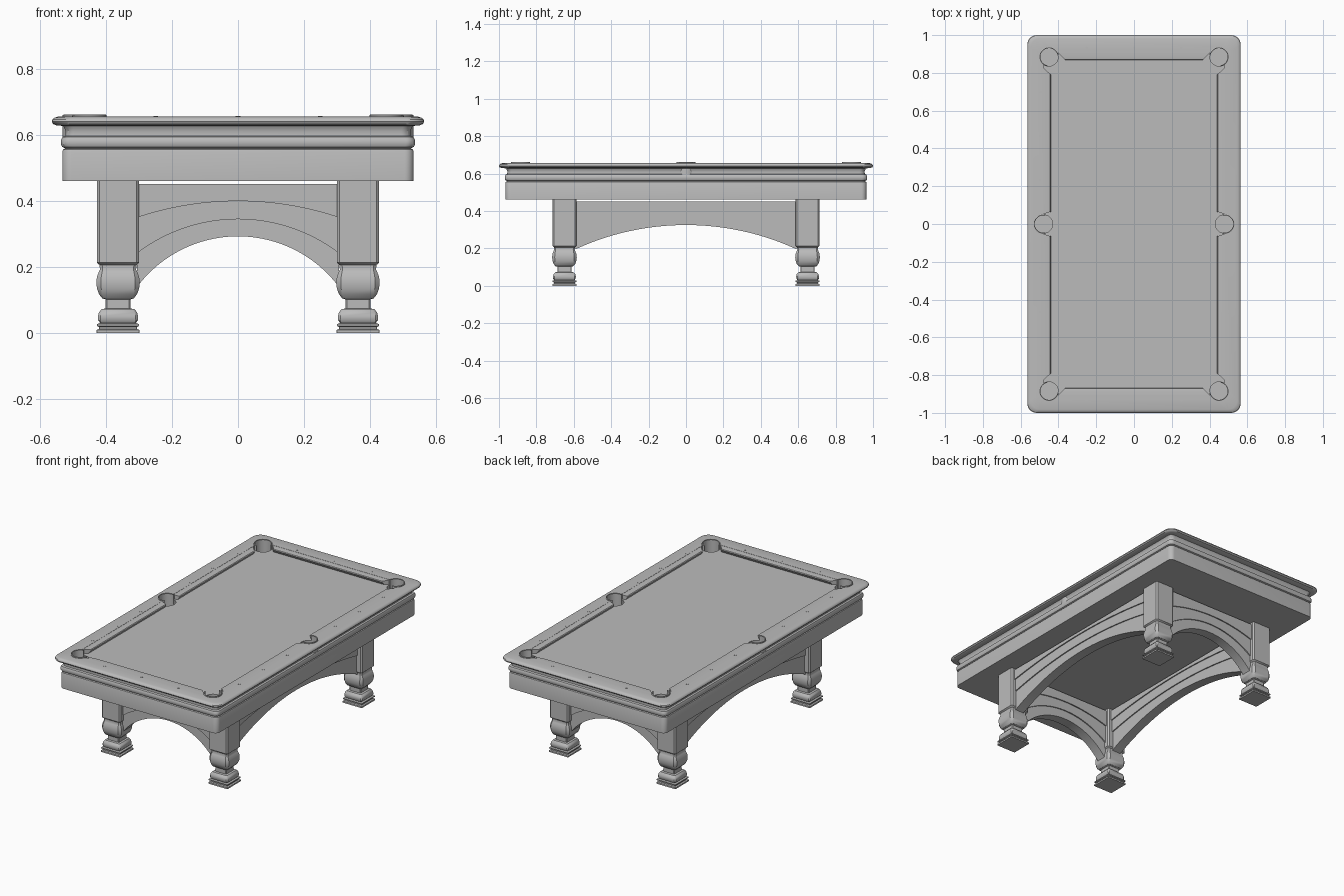
import bpy, bmesh, math
from mathutils import Vector

if "Cube" in bpy.data.objects:
    bpy.data.objects.remove(bpy.data.objects["Cube"])

grey = bpy.data.materials.new("plain_grey")
grey.diffuse_color = (0.5, 0.5, 0.5, 1)
grey.use_nodes = True
grey.node_tree.nodes["Principled BSDF"].inputs["Base Color"].default_value = grey.diffuse_color


def loft(name, rings, caps=True, loop=False):
    """Skin equal-length rings of points; cap the ends or join last to first."""
    bm = bmesh.new()
    vs = [[bm.verts.new(p) for p in r] for r in rings]
    n = len(rings[0])
    pairs = list(zip(vs, vs[1:])) + ([(vs[-1], vs[0])] if loop else [])
    for a, b in pairs:
        for i in range(n):
            j = (i + 1) % n
            bm.faces.new((a[i], a[j], b[j], b[i]))
    if caps and not loop:
        bm.faces.new(vs[0][::-1])
        bm.faces.new(vs[-1])
    bmesh.ops.recalc_face_normals(bm, faces=bm.faces)
    me = bpy.data.meshes.new(name)
    bm.to_mesh(me)
    bm.free()
    me.materials.append(grey)
    ob = bpy.data.objects.new(name, me)
    bpy.context.collection.objects.link(ob)
    return ob


def round_rect(hx, hy, r, z, seg=8):
    pts = []
    for k, (sx, sy) in enumerate([(1, 1), (-1, 1), (-1, -1), (1, -1)]):
        for i in range(seg + 1):
            a = math.pi / 2 * (k + i / seg)
            pts.append((sx * (hx - r) + r * math.cos(a), sy * (hy - r) + r * math.sin(a), z))
    return pts


def circle(x, y, r, z, n=32):
    return [(x + r * math.cos(2 * math.pi * i / n), y + r * math.sin(2 * math.pi * i / n), z) for i in range(n)]


# cabinet body with moulding; its top is the playing bed
body_profile = [(0.533, 0.461), (0.533, 0.55), (0.531, 0.556), (0.524, 0.560), (0.533, 0.564),
                (0.537, 0.572), (0.537, 0.585), (0.533, 0.594), (0.524, 0.598),
                (0.523, 0.612), (0.527, 0.622), (0.531, 0.630)]
body = loft("cabinet_body", [round_rect(h, h + 0.432, 0.028, z) for h, z in body_profile])

# rail frame: cross-section swept around the table
rail_profile = [(0.478, 0.905, 0.628), (0.530, 0.965, 0.628), (0.552, 0.987, 0.630), (0.561, 0.996, 0.634),
                (0.565, 1.0, 0.641), (0.563, 0.998, 0.648), (0.557, 0.992, 0.653), (0.547, 0.982, 0.656),
                (0.478, 0.905, 0.656)]
rails = loft("rail_frame", [round_rect(hx, hy, 0.05 if hx > 0.5 else 0.01, z) for hx, hy, z in rail_profile], loop=True)

# pockets: position and outward direction in degrees, half sweep of the raised rim
pockets = [(sx * 0.45, sy * 0.885, math.degrees(math.atan2(sy, sx)), 125) for sx in (1, -1) for sy in (1, -1)]
pockets += [(0.48, 0, 0, 105), (-0.48, 0, 180, 105)]


def cut_pockets(target):
    for x, y, _, _ in pockets:
        cutter = loft("pocket_cutter", [circle(x, y, 0.049, 0.565), circle(x, y, 0.049, 0.70)])
        cutter.hide_render = True
        mod = target.modifiers.new("pocket", "BOOLEAN")
        mod.operation = 'DIFFERENCE'
        mod.object = cutter
        bpy.context.view_layer.objects.active = target
        bpy.ops.object.modifier_apply(modifier=mod.name)
        bpy.data.objects.remove(cutter)


cut_pockets(body)
cut_pockets(rails)

# pocket liners with a rim standing just above the rail
for x, y, direction, sweep in pockets:
    rings = []
    for i in range(33):
        a = math.radians(direction - sweep + 2 * sweep * i / 32)
        c, s = math.cos(a), math.sin(a)
        rings.append([(x + r * c, y + r * s, z) for r, z in
                      ((0.046, 0.570), (0.046, 0.661), (0.048, 0.663), (0.052, 0.661), (0.052, 0.570))])
    loft("pocket_liner", rings)


def cushion(name, origin, along, inward, a0, a1, slope0, slope1, w):
    """Bevelled cushion from a0 to a1 along the rail, ends flaring towards the rail."""
    o, u, v = Vector(origin), Vector(along), Vector(inward)
    section = [(-0.004, 0.655), (w * 0.5, 0.6545), (w - 0.004, 0.652), (w, 0.648), (w - 0.012, 0.629), (-0.004, 0.629)]
    rings = []
    for a, s in ((a0, -slope0), (a1, slope1)):
        rings.append([o + u * (a + s * (w - d)) + v * d + Vector((0, 0, z)) for d, z in section])
    loft(name, rings)


for s in (1, -1):
    for t in (1, -1):
        cushion("side_cushion", (s * 0.478, 0, 0), (0, t, 0), (-s, 0, 0), 0.065, 0.79, 0.3, 0.95, 0.038)
    cushion("end_cushion", (0, s * 0.905, 0), (1, 0, 0), (0, -s, 0), -0.365, 0.365, 0.95, 0.95, 0.037)

# sight markers set in the rails
sights = [(s * 0.497, t * y) for s in (1, -1) for t in (1, -1) for y in (0.232, 0.465, 0.697)]
sights += [(x, s * 0.932) for s in (1, -1) for x in (-0.25, 0, 0.25)]
for x, y in sights:
    loft("rail_sight", [circle(x, y, 0.007, 0.65, 12), circle(x, y, 0.007, 0.6575, 12)])

# legs: stacked square sections with chamfered corners (half width, chamfer, z)
leg_profile = [(0.065, 0.001, 0), (0.065, 0.001, 0.009), (0.057, 0.001, 0.012), (0.057, 0.001, 0.018),
               (0.064, 0.001, 0.021), (0.064, 0.001, 0.027), (0.054, 0.003, 0.030), (0.060, 0.006, 0.038),
               (0.061, 0.008, 0.050), (0.058, 0.008, 0.062), (0.050, 0.006, 0.072), (0.038, 0.004, 0.074),
               (0.038, 0.004, 0.102), (0.048, 0.006, 0.105), (0.058, 0.010, 0.118), (0.064, 0.013, 0.135),
               (0.066, 0.014, 0.153), (0.064, 0.013, 0.170), (0.058, 0.010, 0.186), (0.055, 0.008, 0.192),
               (0.056, 0.008, 0.206), (0.064, 0.008, 0.213), (0.064, 0.008, 0.465)]
for sx in (1, -1):
    for sy in (1, -1):
        rings = []
        for h, c, z in leg_profile:
            k = h - c
            octagon = [(h, -k), (h, k), (k, h), (-k, h), (-h, k), (-h, -k), (-k, -h), (k, -h)]
            rings.append([(sx * 0.364 + px, sy * 0.65 + py, z) for px, py in octagon])
        loft("leg", rings)


def arc(x, half, centre, end):
    """Height of a circular arch at x."""
    s = centre - end
    if s < 1e-6:
        return centre
    r = (half * half + s * s) / (2 * s)
    return centre - r + math.sqrt(max(r * r - x * x, 0))


def arched_apron(name, half, curves, on_x, offset):
    """Three layers stepping inward towards the arch, between consecutive curves."""
    for (low, high, thick) in zip(curves, curves[1:], (0.06, 0.074, 0.088)):
        rings = []
        for i in range(41):
            p = half * (2 * i / 40 - 1)
            z0, z1 = arc(p, half, *low), arc(p, half, *high)
            q = [(offset + d, z) for d, z in ((-thick / 2, z0), (thick / 2, z0), (thick / 2, z1), (-thick / 2, z1))]
            rings.append([(p, a, z) if on_x else (a, p, z) for a, z in q])
        loft(name, rings)


for s in (1, -1):
    arched_apron("end_arch", 0.306, [(0.293, 0.14), (0.345, 0.242), (0.40, 0.35), (0.452, 0.452)], True, s * 0.65)
    arched_apron("side_arch", 0.592, [(0.325, 0.195), (0.377, 0.313), (0.434, 0.388), (0.452, 0.452)], False, s * 0.364)

# smooth shading with sharp edges kept
bpy.ops.object.select_all(action='DESELECT')
for ob in bpy.context.scene.objects:
    ob.select_set(True)
bpy.context.view_layer.objects.active = body
bpy.ops.object.shade_smooth_by_angle(angle=math.radians(35))
